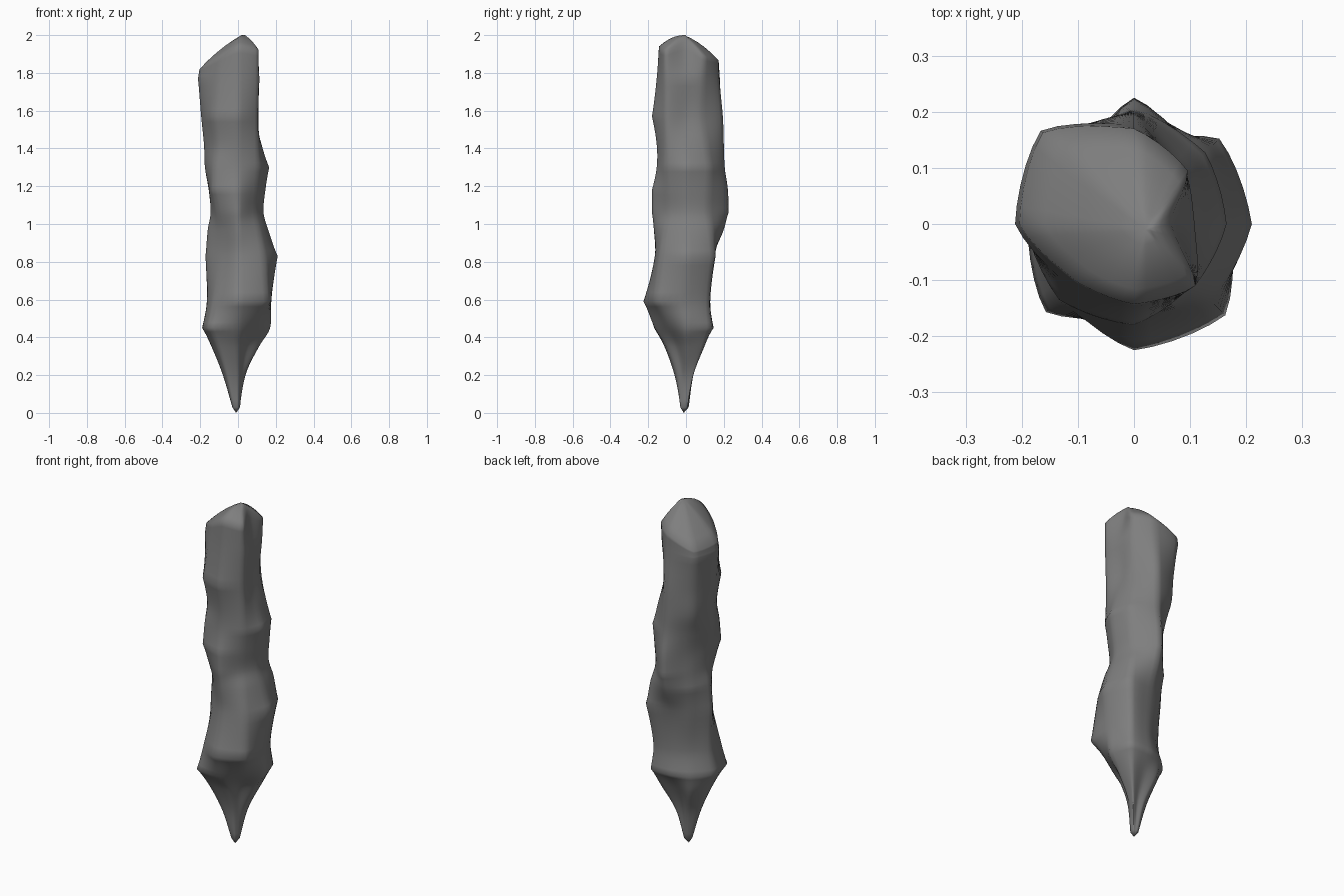
import bpy, bmesh, math
from mathutils import Vector

if "Cube" in bpy.data.objects:
    bpy.data.objects.remove(bpy.data.objects["Cube"])

# Cross-sections: height, then radius towards E, NE, N, NW, W, SW, S, SE
SECTIONS = [
    (0.03, .010, .010, .010, .020, .030, .035, .030, .015),
    (0.20, .035, .055, .030, .055, .080, .085, .050, .030),
    (0.35, .110, .135, .085, .120, .140, .155, .105, .065),
    (0.45, .170, .190, .145, .145, .190, .222, .165, .130),
    (0.59, .175, .175, .120, .115, .165, .185, .225, .230),
    (0.83, .210, .215, .145, .140, .172, .135, .165, .195),
    (0.97, .160, .190, .200, .160, .160, .135, .170, .160),
    (1.06, .135, .165, .225, .152, .145, .155, .180, .130),
    (1.18, .145, .170, .222, .150, .155, .190, .180, .140),
    (1.30, .165, .180, .205, .170, .175, .180, .155, .155),
    (1.42, .125, .150, .200, .200, .180, .165, .155, .150),
    (1.57, .092, .118, .195, .210, .195, .190, .180, .150),
    (1.77, .108, .130, .175, .235, .212, .160, .155, .155),
]
# Slanted rim at the top
RIM_R = (.066, .135, .170, .230, .204, .145, .143, .155)
RIM_Z = (1.96, 1.89, 1.87, 1.81, 1.82, 1.88, 1.94, 1.92)
TIP, PEAK = Vector((-.01, -.012, 0)), Vector((.02, -.01, 2.0))
SUB = 5      # points per sector
STEPS = 5    # rings per section


def corners(radii, heights):
    return [Vector((r * math.cos(i * math.pi / 4), r * math.sin(i * math.pi / 4), z))
            for i, (r, z) in enumerate(zip(radii, heights))]


def hermite(a, b, ma, mb, t):
    return (a * (2*t**3 - 3*t**2 + 1) + ma * (t**3 - 2*t**2 + t)
            + b * (3*t**2 - 2*t**3) + mb * (t**3 - t**2))


def full_ring(pts):
    # facets between the eight ridges, slightly rounded
    out = []
    for i in range(8):
        p0, p1, p2, p3 = (pts[(i + k) % 8] for k in (-1, 0, 1, 2))
        for s in range(SUB):
            t = s / SUB
            out.append(p1.lerp(p2, t).lerp(
                hermite(p1, p2, (p2 - p0) / 2, (p3 - p1) / 2, t), 0.55))
    return out


# Key rings along the length
keys = [corners(s[1:], [s[0]] * 8) for s in SECTIONS] + [corners(RIM_R, RIM_Z)]
last = len(keys) - 1


def tangent(j, d, a, b):
    lo, mid, hi = keys[max(j - 1, 0)][d], keys[j][d], keys[min(j + 1, last)][d]
    h = b.z - a.z
    r = mid.xy.length
    if 0 < j < last and r >= lo.xy.length and r >= hi.xy.length:
        # crisp ridge at a local bulge
        return Vector((*((b - a).xy * 1.3), h))
    return (hi - lo) * (h / (hi.z - lo.z))


rings = []
for k in range(last):
    for s in range(STEPS):
        pts = []
        for d in range(8):
            a, b = keys[k][d], keys[k + 1][d]
            pts.append(hermite(a, b, tangent(k, d, a, b),
                               tangent(k + 1, d, a, b), s / STEPS))
        rings.append(full_ring(pts))
rim = full_ring(keys[-1])
rings.append(rim)

# Domed, slanted cap
for t in (.2, .4, .6, .8):
    rings.append([p.lerp(PEAK, t) + Vector((0, 0, .06 * t * (1 - t))) for p in rim])

# Skin the rings into one body
bm = bmesh.new()
loops = [[bm.verts.new(p) for p in ring] for ring in rings]
n = 8 * SUB
for lo, hi in zip(loops, loops[1:]):
    for i in range(n):
        j = (i + 1) % n
        bm.faces.new((lo[i], lo[j], hi[j], hi[i]))
tip, peak = bm.verts.new(TIP), bm.verts.new(PEAK)
for i in range(n):
    j = (i + 1) % n
    bm.faces.new((tip, loops[0][j], loops[0][i]))
    bm.faces.new((peak, loops[-1][i], loops[-1][j]))
bmesh.ops.recalc_face_normals(bm, faces=bm.faces)
for f in bm.faces:
    f.smooth = True
mesh = bpy.data.meshes.new("rock_spike")
bm.to_mesh(mesh)
bm.free()
obj = bpy.data.objects.new("rock_spike", mesh)
bpy.context.collection.objects.link(obj)

# Dark stone colour
stone = bpy.data.materials.new("dark_stone")
stone.diffuse_color = (.21, .21, .21, 1)
stone.use_nodes = True
stone.node_tree.nodes["Principled BSDF"].inputs["Base Color"].default_value = stone.diffuse_color
mesh.materials.append(stone)
